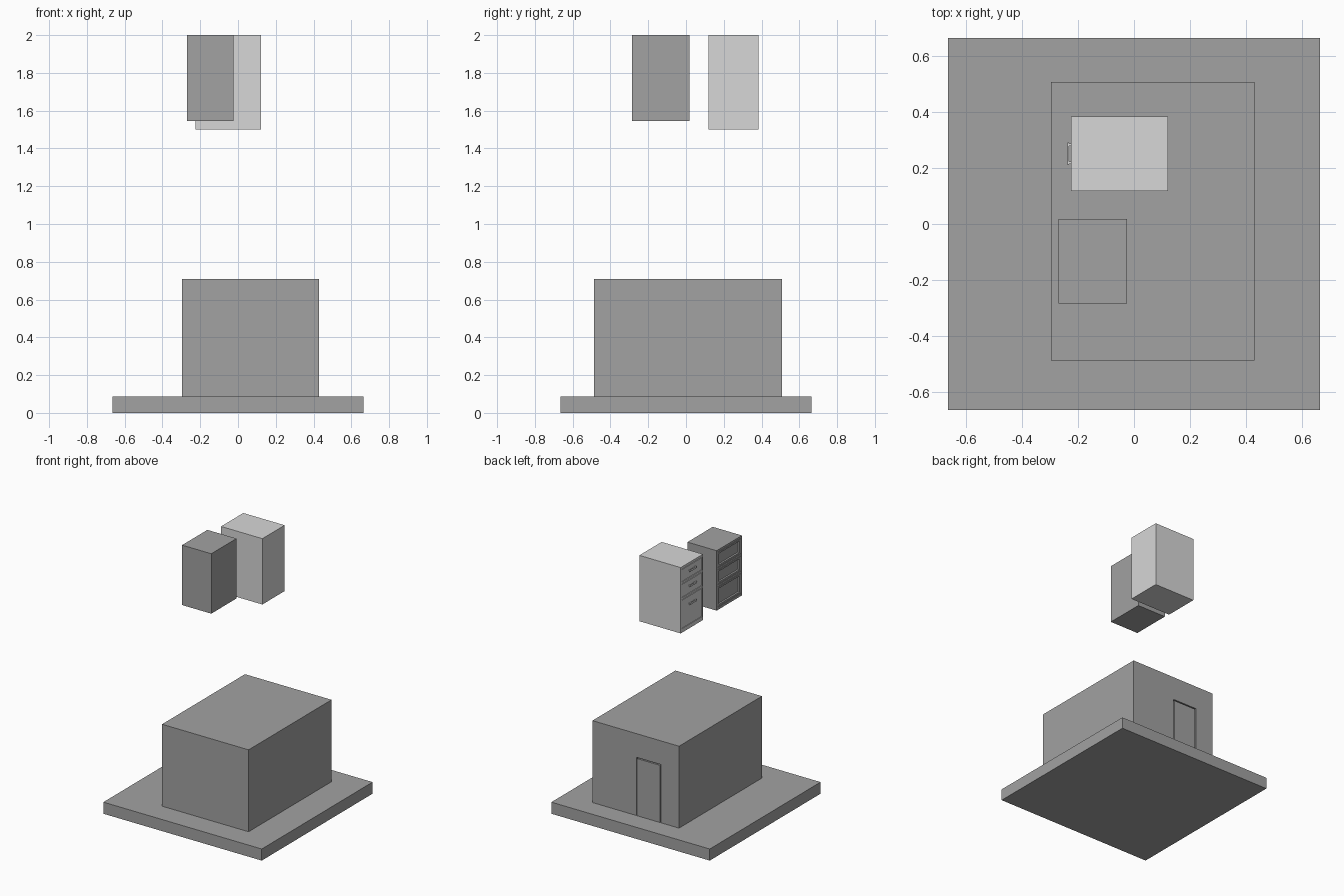
import bpy
import bmesh
from mathutils import Vector

if "Cube" in bpy.data.objects:
    bpy.data.objects.remove(bpy.data.objects["Cube"], do_unlink=True)


def material(name, grey):
    mat = bpy.data.materials.new(name)
    mat.use_nodes = True
    colour = (grey, grey, grey, 1)
    mat.diffuse_color = colour
    mat.node_tree.nodes["Principled BSDF"].inputs["Base Color"].default_value = colour
    return mat


mid_grey = material("mid_grey", 0.36)
light_grey = material("light_grey", 0.68)


def box(name, low, high, mat, panel=None):
    """Box between two corners; panel = (border, depth) sinks a panel into its -x face."""
    bm = bmesh.new()
    bmesh.ops.create_cube(bm, size=1)
    low, high = Vector(low), Vector(high)
    for v in bm.verts:
        v.co = (low + high) / 2 + v.co * (high - low)
    if panel:
        bm.normal_update()
        face = [f for f in bm.faces if f.normal.x < -0.9]
        bmesh.ops.inset_region(bm, faces=face, thickness=panel[0])
        bmesh.ops.inset_region(bm, faces=face, thickness=0.004, depth=-panel[1])
    mesh = bpy.data.meshes.new(name)
    bm.to_mesh(mesh)
    bm.free()
    mesh.materials.append(mat)
    obj = bpy.data.objects.new(name, mesh)
    bpy.context.collection.objects.link(obj)
    return obj


def carve(target, low, high):
    """Cut a box-shaped pocket out of a part."""
    cutter = box("cutter", low, high, target.data.materials[0])
    cutter.hide_render = True
    mod = target.modifiers.new("pocket", "BOOLEAN")
    mod.operation, mod.solver, mod.object = "DIFFERENCE", "EXACT", cutter
    bpy.context.view_layer.objects.active = target
    bpy.ops.object.modifier_apply(modifier=mod.name)
    bpy.data.objects.remove(cutter, do_unlink=True)


# Ground slab and building
FLOOR = 0.088
box("ground_slab", (-0.665, -0.665, 0), (0.665, 0.665, FLOOR), mid_grey)
house = box("house", (-0.297, -0.487, FLOOR), (0.43, 0.508, 0.71), mid_grey)

# Door in the back wall, set in an opening with a thin gap around it
carve(house, (-0.147, 0.49, FLOOR - 0.01), (0.062, 0.53, 0.53))
box("door", (-0.139, 0.488, FLOOR), (0.054, 0.508, 0.522), mid_grey)


def cabinet(name, low, high, drawers, mat, panel=None):
    """Cabinet with drawer fronts set in pockets on its -x side."""
    body = box(name, low, high, mat)
    x, gap, side = low[0], 0.004, 0.014
    y0, y1 = low[1] + side, high[1] - side
    for i, (z0, z1) in enumerate(drawers, 1):
        carve(body, (x - 0.02, y0, z0), (x + 0.014, y1, z1))
        box(f"{name}_drawer_{i}", (x, y0 + gap, z0 + gap),
            (x + 0.016, y1 - gap, z1 - gap), mat, panel)


# Light cabinet with bar handles
cabinet("light_cabinet", (-0.225, 0.118, 1.5), (0.122, 0.385, 2),
        [(1.885, 1.983), (1.765, 1.87), (1.53, 1.75)], light_grey)
for i, z in enumerate((1.942, 1.826, 1.69), 1):
    box(f"handle_bar_{i}", (-0.238, 0.21, z - 0.007), (-0.232, 0.292, z + 0.007), light_grey)
    for side, y in (("right", 0.215), ("left", 0.279)):
        box(f"handle_post_{side}_{i}", (-0.234, y, z - 0.005),
            (-0.222, y + 0.008, z + 0.005), light_grey)

# Dark cabinet with sunken drawer panels
cabinet("dark_cabinet", (-0.27, -0.285, 1.545), (-0.025, 0.018, 2),
        [(1.865, 1.985), (1.735, 1.85), (1.565, 1.72)], mid_grey, (0.018, 0.01))
